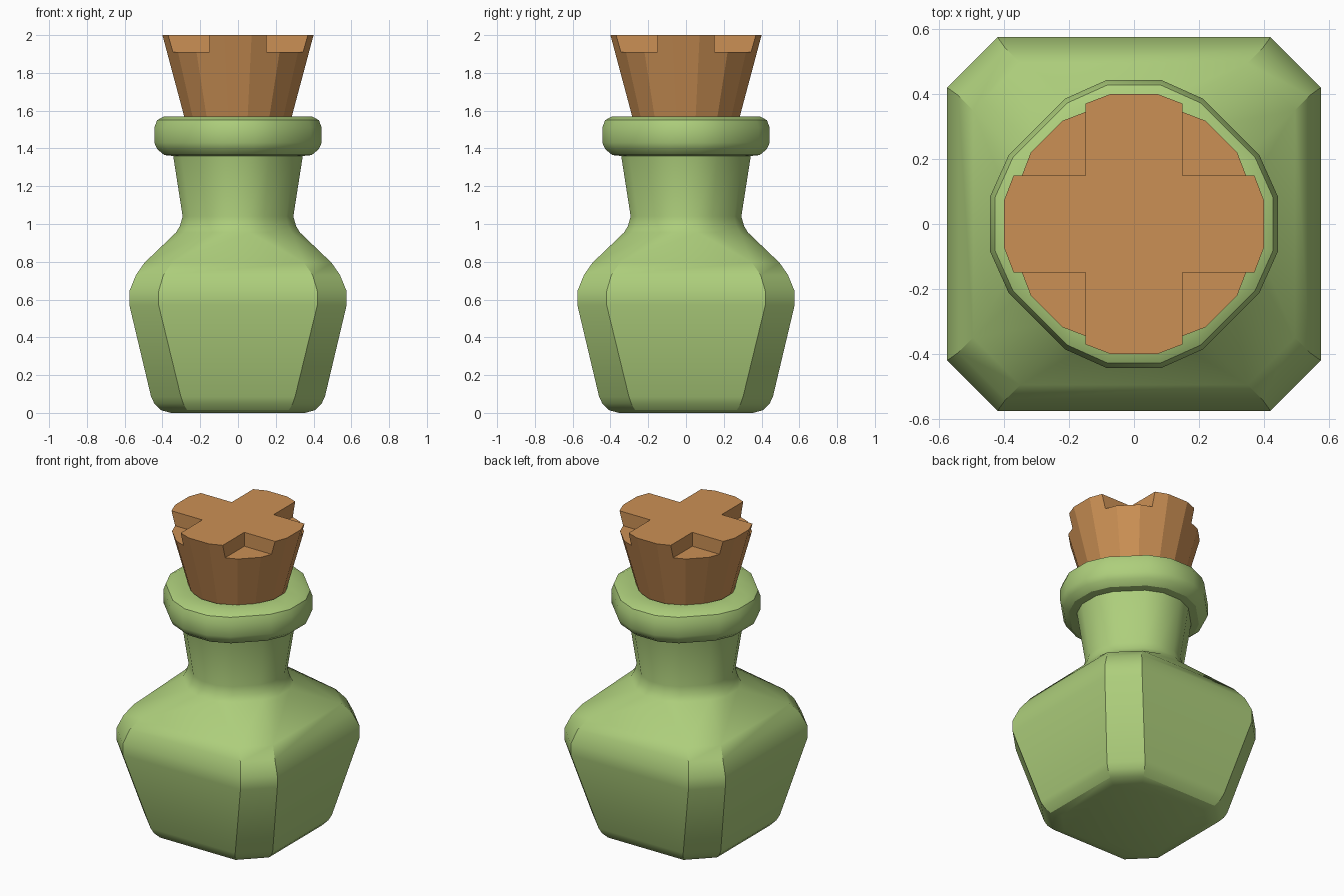
import bpy, bmesh
from math import radians

if "Cube" in bpy.data.objects:
    bpy.data.objects.remove(bpy.data.objects["Cube"])


def material(name, color):
    m = bpy.data.materials.new(name)
    m.diffuse_color = color
    m.use_nodes = True
    m.node_tree.nodes["Principled BSDF"].inputs["Base Color"].default_value = m.diffuse_color
    return m


def ring(h, a, p, q):
    """Octagon with bevelled corners: side flats at h, corner points (h,a) and (p,q)."""
    pts = []
    x_side = [(h, -a), (h, a), (p, q), (q, p)]
    for _ in range(4):
        pts += x_side
        x_side = [(-y, x) for x, y in x_side]
    return pts


def loft(name, sections, mat):
    bm = bmesh.new()
    rows = [[bm.verts.new((x, y, z)) for x, y in ring(*s)] for z, *s in sections]
    for lo, hi in zip(rows, rows[1:]):
        for i in range(16):
            j = (i + 1) % 16
            bm.faces.new((lo[i], lo[j], hi[j], hi[i]))
    bm.faces.new(rows[0][::-1])
    bm.faces.new(rows[-1])
    bmesh.ops.remove_doubles(bm, verts=bm.verts, dist=0.0005)
    bmesh.ops.recalc_face_normals(bm, faces=bm.faces)
    me = bpy.data.meshes.new(name)
    bm.to_mesh(me)
    bm.free()
    me.materials.append(mat)
    ob = bpy.data.objects.new(name, me)
    bpy.context.collection.objects.link(ob)
    return ob


def activate(ob):
    bpy.ops.object.select_all(action='DESELECT')
    ob.select_set(True)
    bpy.context.view_layer.objects.active = ob


def square(z, h, a):
    # chamfered square section
    return (z, h, a, h, a)


def round_(z, h):
    # near-round section used by neck, rim and cork
    return (z, h, h * 0.19, h * 0.87, h * 0.48)


glass = material("green_glass", (0.42, 0.62, 0.20, 1))
cork_mat = material("cork", (0.60, 0.28, 0.09, 1))

# Bottle: tapered chamfered body, shoulder, flared neck, rolled rim, mouth
bottle = loft("bottle", [
    square(0.0, 0.355, 0.235), square(0.015, 0.41, 0.27), square(0.05, 0.443, 0.29),
    square(0.085, 0.46, 0.302), square(0.57, 0.575, 0.42), square(0.645, 0.575, 0.42),
    square(0.73, 0.54, 0.395), square(0.795, 0.495, 0.35),
    round_(0.955, 0.328), round_(0.99, 0.307), round_(1.04, 0.293),
    round_(1.36, 0.343), round_(1.365, 0.39), round_(1.395, 0.427),
    round_(1.43, 0.443), round_(1.51, 0.443), round_(1.55, 0.428),
    round_(1.57, 0.39), round_(1.57, 0.295), round_(1.46, 0.27)], glass)


# Cork: tapered stopper
def cork_ring(z):
    h = 0.285 + (z - 1.57) * 0.2675
    return (z, h, h * 0.18, h * 0.845, h * 0.585)


cork = loft("cork_stopper", [cork_ring(1.44), cork_ring(2.0)], cork_mat)

# Four corner notches leave a raised cross on top of the cork
for sx in (-1, 1):
    for sy in (-1, 1):
        bpy.ops.mesh.primitive_cube_add(size=0.5, location=(sx * 0.4, sy * 0.4, 2.16))
        cutter = bpy.context.object
        cutter.name = "notch_cutter"
        cutter.hide_render = True
        mod = cork.modifiers.new("notch", 'BOOLEAN')
        mod.operation = 'DIFFERENCE'
        mod.solver = 'EXACT'
        mod.object = cutter
        activate(cork)
        bpy.ops.object.modifier_apply(modifier=mod.name)
        bpy.data.objects.remove(cutter)

for ob in (bottle, cork):
    activate(ob)
    bpy.ops.object.shade_smooth_by_angle(angle=radians(30 if ob is bottle else 20))
